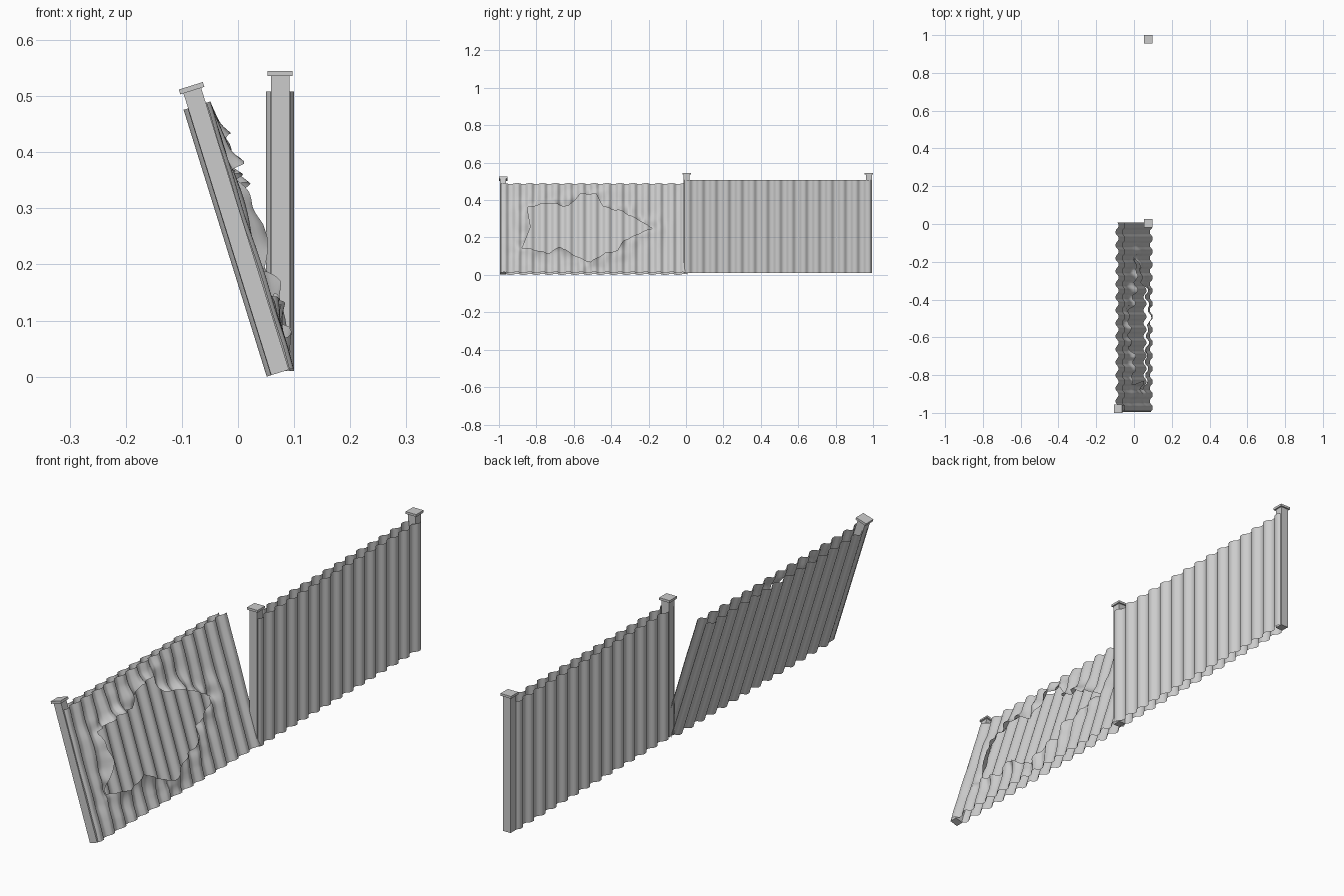
import bpy, bmesh, math
from mathutils import Matrix, Vector, noise
from mathutils.geometry import intersect_point_line

if "Cube" in bpy.data.objects:
    bpy.data.objects.remove(bpy.data.objects["Cube"], do_unlink=True)

metal = bpy.data.materials.new("grey_metal")
metal.use_nodes = True
GREY = (0.6, 0.6, 0.6, 1)
metal.diffuse_color = GREY
metal.node_tree.nodes["Principled BSDF"].inputs["Base Color"].default_value = GREY

HEIGHT, LENGTH, WAVES = 0.498, 0.999, 14.5

# outline of the torn opening, as (along fence, world height)
TEAR = [(-.877, .15), (-.83, .25), (-.85, .363), (-.74, .38), (-.63, .37),
        (-.567, .43), (-.48, .433), (-.44, .363), (-.34, .337), (-.18, .257),
        (-.33, .187), (-.364, .134), (-.43, .118), (-.51, .07), (-.62, .118),
        (-.674, .15), (-.738, .118)]
TEAR = [Vector((y, (z - .017) / .955)) for y, z in TEAR]
EDGES = list(zip(TEAR, TEAR[1:] + TEAR[:1]))


def inside_tear(p):
    hit = False
    for a, b in EDGES:
        if (a.y > p.y) != (b.y > p.y):
            if p.x < a.x + (p.y - a.y) * (b.x - a.x) / (b.y - a.y):
                hit = not hit
    return hit


def nearest_on_tear(p):
    best = None
    for a, b in EDGES:
        q, t = intersect_point_line(p, a, b)
        q = a.lerp(b, min(1, max(0, t))).to_2d()
        if best is None or (q - p).length < (best - p).length:
            best = q
    return best


def finish(name, bm, matrix, smooth):
    mesh = bpy.data.meshes.new(name)
    bm.to_mesh(mesh)
    bm.free()
    mesh.materials.append(metal)
    if smooth:
        mesh.shade_smooth()
    obj = bpy.data.objects.new(name, mesh)
    obj.matrix_world = matrix
    bpy.context.collection.objects.link(obj)


def sheet(name, matrix, start, side, torn=False):
    """Corrugated sheet on one side of the posts, optionally ripped open."""
    bm = bmesh.new()
    cols = int(WAVES * (16 if torn else 12))
    bmesh.ops.create_grid(bm, x_segments=cols, y_segments=80 if torn else 1, size=0.5)
    for v in bm.verts:
        v.co = (0, start + (v.co.x + .5) * LENGTH, (v.co.y + .5) * HEIGHT)
    if torn:
        gone = [f for f in bm.faces if inside_tear(f.calc_center_median().yz)]
        bmesh.ops.delete(bm, geom=gone, context='FACES')
    for v in bm.verts:
        bulge = 0
        if torn:
            p = v.co.yz
            q = nearest_on_tear(p)
            gap = (q - p).length
            if v.is_boundary and gap < .012:
                v.co.y, v.co.z = q
                gap = 0
            # bent lips and broad dents around the tear
            n = noise.noise(Vector((v.co.y * 17, v.co.z * 17, 2.5)))
            m = noise.noise(Vector((v.co.y * 9, v.co.z * 9, 7.5)))
            bulge = .02 * math.exp(-gap / .035) * (.6 + 1.3 * n)
            bulge += .014 * math.exp(-gap / .09) * m
            bulge = max(-.012, min(.025, bulge))
            bulge *= min(1, v.co.z / .04, (HEIGHT - v.co.z) / .04)
        wave = 1.35 * math.sin((v.co.y - start) / LENGTH * WAVES * math.tau)
        v.co.x = side * .0175 + .0075 * max(-1, min(1, wave)) + bulge
    if side < 0:
        bmesh.ops.reverse_faces(bm, faces=bm.faces[:])
    finish(name, bm, matrix, True)


def post(name, matrix, y):
    """Square post with a thin, wider cap."""
    bm = bmesh.new()
    for width, low, high in ((.033, 0, .526), (.045, .526, .535)):
        bmesh.ops.create_cube(bm, size=1, matrix=Matrix.Translation((0, y, (low + high) / 2))
                              @ Matrix.Diagonal((width, width, high - low, 1)))
    finish(name, bm, matrix, False)


upright = Matrix.Translation((.075, 0, .01))
leaning = Matrix.Translation((.075, 0, .0075)) @ Matrix.Rotation(math.radians(-17.3), 4, 'Y')

# standing section
post("middle_post", upright, .003)
post("back_post", upright, .978)
sheet("upright_sheet_left", upright, -.009, 1)
sheet("upright_sheet_right", upright, -.009, -1)

# leaning, torn section
post("leaning_post", leaning, -.978)
sheet("torn_sheet", leaning, -.99, 1, torn=True)
sheet("leaning_sheet_right", leaning, -.99, -1)
